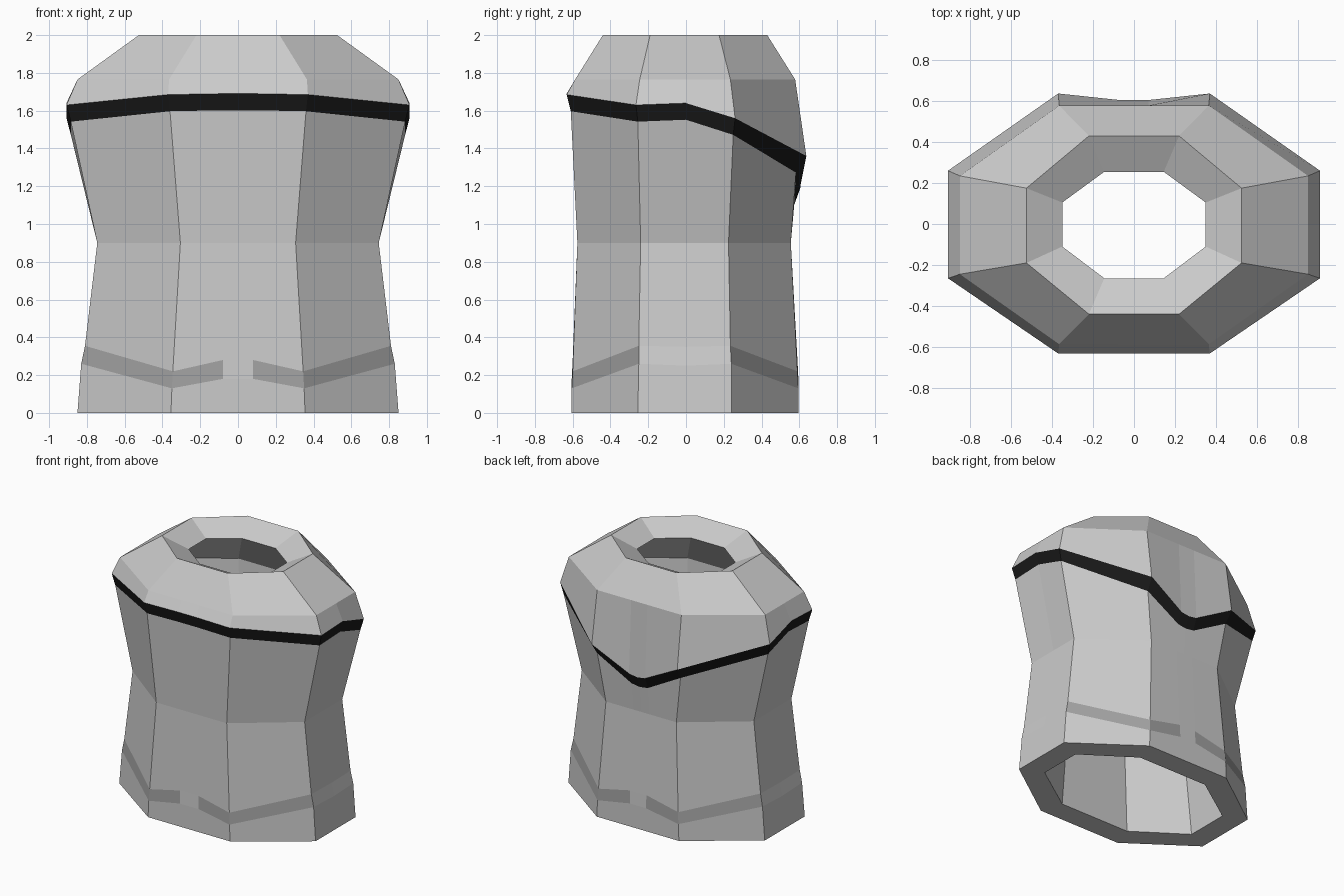
import bpy

if "Cube" in bpy.data.objects:
    bpy.data.objects.remove(bpy.data.objects["Cube"])


def material(name, value):
    m = bpy.data.materials.new(name)
    m.diffuse_color = (value, value, value, 1)
    m.use_nodes = True
    m.node_tree.nodes["Principled BSDF"].inputs["Base Color"].default_value = m.diffuse_color
    return m


def ring(X, x, yf, ysf, ysb, yb, z, back_y=None):
    """Sixteen-point loop, counter-clockwise from the front centre.
    z is one height or nine heights running front centre -> back centre."""
    zs = z if isinstance(z, list) else [z] * 9
    by = yb if back_y is None else back_y
    pts = [(0, yf), (.08, yf), (x, yf), (X, ysf), (X, 0), (X, ysb), (x, yb), (.07, by), (0, by)]
    half = [(px, py, pz) for (px, py), pz in zip(pts, zs)]
    return half + [(-px, py, pz) for px, py, pz in half[7:0:-1]]


def skin(name, strips, mat=None):
    """Flat-faced mesh from (lower ring, upper ring, half-columns) strips."""
    verts, faces, index = [], [], {}

    def vid(p):
        if p not in index:
            index[p] = len(verts)
            verts.append(p)
        return index[p]

    for a, b, cols in strips:
        for i in range(16):
            if min(i, 15 - i) in cols:
                j = (i + 1) % 16
                faces.append([vid(a[i]), vid(a[j]), vid(b[j]), vid(b[i])])
    me = bpy.data.meshes.new(name)
    me.from_pydata(verts, [], faces)
    me.update()
    ob = bpy.data.objects.new(name, me)
    bpy.context.collection.objects.link(ob)
    if mat:
        me.materials.append(mat)
    return ob


ALL = set(range(8))
BELT = {1, 2, 5, 6}

# Outer cross-sections, bottom to top
lip_z = [1.69, 1.69, 1.685, 1.63, 1.64, 1.56, 1.36, 1.2, 1.19]
hem = ring(.85, .355, -.605, -.255, .24, .595, 0)
belt_lo = ring(.83, .35, -.605, -.25, .24, .595, [.18, .18, .13, .26, .25, .26, .13, .18, .18])
belt_hi = ring(.81, .345, -.6, -.25, .235, .59, [.28, .28, .22, .355, .35, .355, .22, .28, .28])
waist = ring(.745, .305, -.575, -.24, .225, .555, .9)
lip_lo = ring(.885, .36, -.61, -.255, .25, .582, [h - .088 for h in lip_z], .573)
lip_hi = ring(.908, .37, -.632, -.265, .26, .637, lip_z, .605)
shoulder = ring(.85, .365, -.587, -.245, .235, .578, 1.765)
collar = ring(.525, .22, -.44, -.19, .175, .43, 2)

# Inner cross-sections, top to bottom
neck = ring(.35, .145, -.265, -.11, .105, .255, 1.91)
in_top = ring(.68, .29, -.43, -.18, .17, .42, 1.65)
in_waist = ring(.58, .25, -.41, -.17, .16, .39, .9)
in_hem = ring(.68, .3, -.435, -.175, .165, .425, 0)

# Body with its belt gaps filled
skin("body", [(hem, belt_lo, ALL), (belt_lo, belt_hi, ALL - BELT),
              (belt_hi, waist, ALL), (waist, lip_lo, ALL)])
# Belt stripe on the front, back and corner faces
skin("belt_stripe", [(belt_lo, belt_hi, BELT)], material("belt_grey", .36))
# Black edge under the shoulder cape
skin("cape_edge", [(lip_lo, lip_hi, ALL)], material("edge_black", .01))
# Shoulder cape and collar funnel
skin("shoulder_cape", [(lip_hi, shoulder, ALL), (shoulder, collar, ALL), (collar, neck, ALL)])
# Inner wall and bottom rim
skin("lining", [(neck, in_top, ALL), (in_top, in_waist, ALL),
                (in_waist, in_hem, ALL), (in_hem, hem, ALL)])
